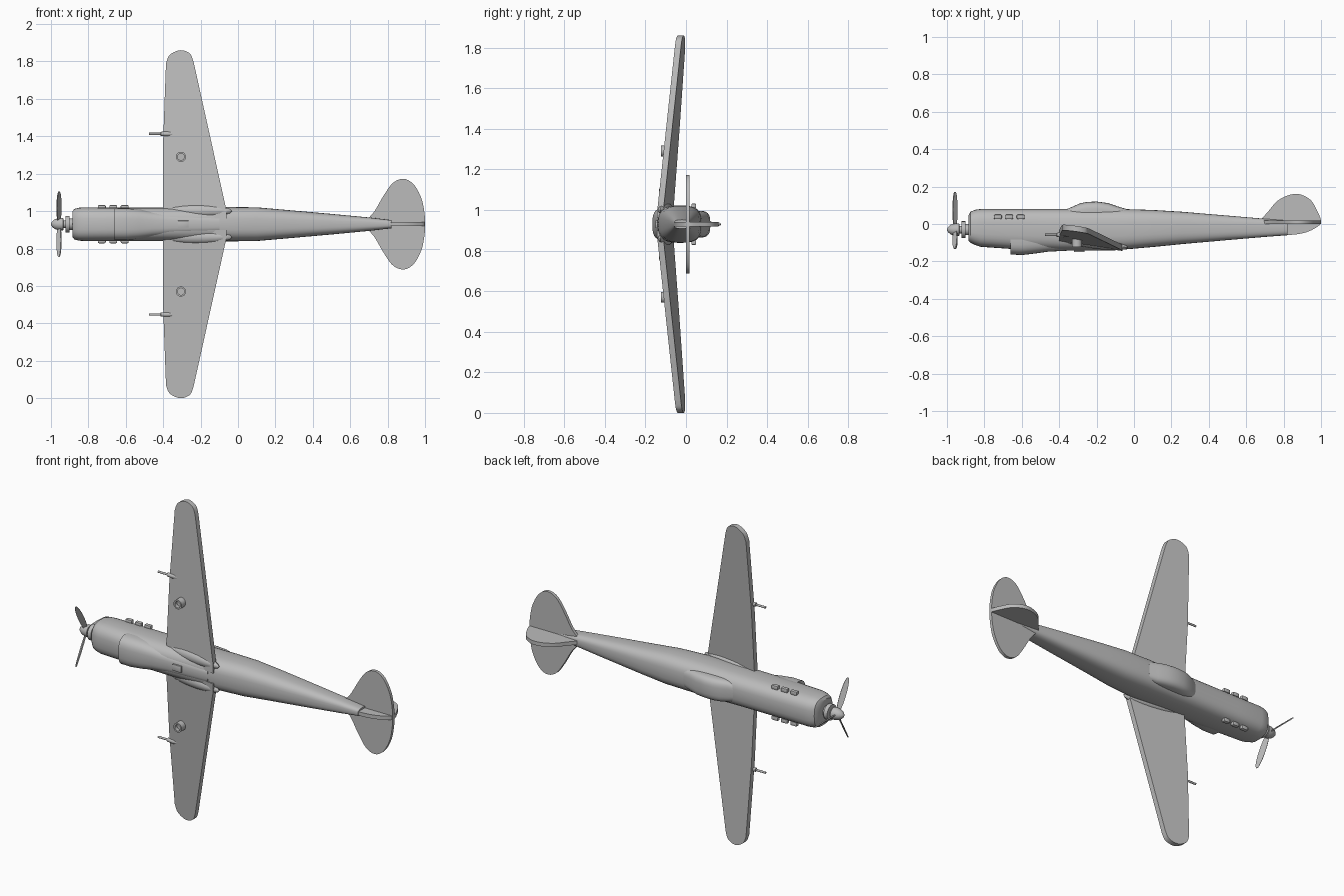
import bpy, bmesh, math
from mathutils import Vector, Matrix

cube = bpy.data.objects.get("Cube")
if cube:
    bpy.data.objects.remove(cube, do_unlink=True)

MID = 0.93      # height of the fuselage axis
HUB_Y = -0.03   # propeller axis

grey = bpy.data.materials.new("plain grey")
grey.use_nodes = True
grey.diffuse_color = (0.5, 0.5, 0.5, 1)
grey.node_tree.nodes["Principled BSDF"].inputs["Base Color"].default_value = (0.5, 0.5, 0.5, 1)


def finish(name, bm, angle=35):
    bmesh.ops.recalc_face_normals(bm, faces=bm.faces)
    mesh = bpy.data.meshes.new(name)
    bm.to_mesh(mesh)
    bm.free()
    mesh.materials.append(grey)
    obj = bpy.data.objects.new(name, mesh)
    bpy.context.collection.objects.link(obj)
    bpy.ops.object.select_all(action='DESELECT')
    obj.select_set(True)
    bpy.context.view_layer.objects.active = obj
    bpy.ops.object.shade_smooth_by_angle(angle=math.radians(angle))
    return obj


def curve_through(pts, steps=5):
    """Catmull-Rom curve through the points, ends kept."""
    p = [Vector(q) for q in pts]
    p = [p[0]] + p + [p[-1]]
    out = []
    for a, b, c, d in zip(p, p[1:], p[2:], p[3:]):
        for i in range(steps):
            t = i / steps
            out.append(0.5 * (2 * b + (c - a) * t + (2 * a - 5 * b + 4 * c - d) * t * t
                              + (3 * b - a - 3 * c + d) * t ** 3))
    return out + [p[-1]]


def bridge(bm, rings):
    for a, b in zip(rings, rings[1:]):
        for i in range(len(a)):
            j = (i + 1) % len(a)
            bm.faces.new((a[i], a[j], b[j], b[i]))
    bm.faces.new(rings[0])
    bm.faces.new(rings[-1])


def loft(name, stations, power=2.6, sides=32):
    """Rounded sections along x; station = x, top y, bottom y, half width."""
    bm = bmesh.new()
    rings = []
    for x, top, bottom, half in stations:
        ring = []
        for i in range(sides):
            a = 2 * math.pi * i / sides
            c, s = math.cos(a), math.sin(a)
            u = math.copysign(abs(c) ** (2 / power), c)
            v = math.copysign(abs(s) ** (2 / power), s)
            ring.append(bm.verts.new((x, (top + bottom) / 2 + v * (top - bottom) / 2, MID + u * half)))
        rings.append(ring)
    bridge(bm, rings)
    return finish(name, bm)


def slab(name, outline, place, thickness):
    """Flat outline placed in space by a function and thickened."""
    bm = bmesh.new()
    rings = [[bm.verts.new(Vector(place(*p)) + Vector(thickness) * k) for p in outline] for k in (0, 1)]
    bridge(bm, rings)
    return finish(name, bm)


def turned(name, profile, origin, axis, sides=20):
    """Round part: profile of (distance along axis, radius)."""
    bm = bmesh.new()
    rot = Vector((0, 0, 1)).rotation_difference(Vector(axis)).to_matrix()
    rings = []
    for d, r in profile:
        rings.append([bm.verts.new(Vector(origin) + rot @ Vector(
            (r * math.cos(2 * math.pi * i / sides), r * math.sin(2 * math.pi * i / sides), d)))
            for i in range(sides)])
    bridge(bm, rings)
    return finish(name, bm)


def box(name, centre, size, bevel=0.0):
    bm = bmesh.new()
    bmesh.ops.create_cube(bm, size=1, matrix=Matrix.Translation(centre) @ Matrix.Diagonal((*size, 1)))
    if bevel:
        bmesh.ops.bevel(bm, geom=bm.edges[:], offset=bevel, segments=2, affect='EDGES', profile=0.5)
    return finish(name, bm)


# Fuselage, scoop and canopy
loft("fuselage", [(-0.885, 0.045, -0.09, 0.068), (-0.875, 0.065, -0.1, 0.082), (-0.85, 0.076, -0.112, 0.088),
                  (-0.82, 0.08, -0.122, 0.09), (-0.66, 0.08, -0.133, 0.09), (-0.4, 0.08, -0.14, 0.09),
                  (-0.06, 0.08, -0.137, 0.092), (0.1, 0.075, -0.123, 0.09), (0.25, 0.066, -0.108, 0.077),
                  (0.5, 0.045, -0.086, 0.055), (0.7, 0.028, -0.069, 0.036), (0.82, 0.02, -0.06, 0.022)], 2.9)
loft("chin_scoop", [(-0.66, 0, -0.163, 0.085), (-0.6, 0, -0.166, 0.085), (-0.53, 0, -0.158, 0.08),
                    (-0.46, 0, -0.148, 0.07), (-0.36, 0, -0.143, 0.06), (-0.1, -0.02, -0.141, 0.05)], 3)
loft("canopy", [(-0.37, 0.075, 0, 0.05), (-0.33, 0.092, 0, 0.06), (-0.29, 0.11, 0, 0.065), (-0.25, 0.118, 0, 0.066),
                (-0.2, 0.12, 0, 0.066), (-0.14, 0.112, 0, 0.065), (-0.09, 0.095, 0, 0.062),
                (-0.04, 0.08, 0, 0.055)], 3.2)
box("belly_hatch", (-0.293, -0.144, MID), (0.058, 0.012, 0.038), 0.003)


# Wings with dihedral and incidence
def wing_bottom(x, h):
    return -0.09 - 0.147 * (x + 0.4) + 0.075 * (h - 0.09)


tip = curve_through([(-0.385, 0.86), (-0.365, 0.905), (-0.31, 0.93), (-0.258, 0.913), (-0.238, 0.87)])
wing_outline = [(-0.4, 0.03), (-0.4, 0.45)] + [tuple(p) for p in tip] + [(-0.062, 0.075), (-0.062, 0.03)]
for side, label in ((1, "upper"), (-1, "lower")):
    slab(label + "_wing", wing_outline,
         lambda x, h: (x, wing_bottom(x, h), MID + side * h), (0, 0.03, 0))
    # Wing gun and round underwing mount
    turned(label + "_wing_gun", [(0, 0.006), (0.06, 0.006), (0.062, 0.011), (0.1, 0.013), (0.175, 0.006)],
           (-0.475, -0.058, MID + side * 0.483), (1, 0, 0), 12)
    turned(label + "_wing_mount", [(0.06, 0.027), (0, 0.027), (0, 0.018), (0.02, 0.018)],
           (-0.305, -0.123, MID + side * 0.36), (0, 1, 0))
    # Root fairing
    bm = bmesh.new()
    bmesh.ops.create_uvsphere(bm, u_segments=20, v_segments=10, radius=1,
                              matrix=Matrix.Translation((-0.22, -0.1, MID + side * 0.07))
                              @ Matrix.Rotation(-0.14, 4, 'Z') @ Matrix.Diagonal((0.19, 0.03, 0.035, 1)))
    finish(label + "_root_fairing", bm)
    # Exhaust stubs
    for i in range(3):
        box(label + "_exhaust_%d" % (i + 1), (-0.728 + 0.061 * i, 0.038, MID + side * 0.09),
            (0.042, 0.024, 0.024), 0.006)

# Tailplane and fin
half = [tuple(p) for p in curve_through([(0.69, 0.025), (0.73, 0.07), (0.78, 0.155), (0.83, 0.222), (0.888, 0.242),
                                         (0.94, 0.212), (0.98, 0.14), (0.997, 0.06), (1.0, 0)])]
slab("tailplane", half + [(x, -h) for x, h in reversed(half[:-1])],
     lambda x, h: (x, 0, MID + h), (0, 0.018, 0))
fin = curve_through([(0.68, 0.025), (0.72, 0.07), (0.765, 0.122), (0.82, 0.152), (0.88, 0.16), (0.94, 0.132),
                     (0.975, 0.08), (1.0, 0.01), (0.96, -0.027), (0.9, -0.05), (0.82, -0.06)])
slab("fin", [tuple(p) for p in fin], lambda x, y: (x, y, MID - 0.011), (0, 0, 0.022))

# Spinner, shaft and three blades
turned("spinner", [(0, 0.004), (0.006, 0.014), (0.02, 0.026), (0.045, 0.034), (0.065, 0.034), (0.068, 0.02)],
       (-1, HUB_Y, MID), (1, 0, 0))
turned("propeller_shaft", [(0, 0.02), (0.012, 0.02), (0.012, 0.045), (0.035, 0.045), (0.035, 0.03), (0.07, 0.03)],
       (-0.935, HUB_Y, MID), (1, 0, 0))
blade = curve_through([(0.01, -0.008), (0.06, -0.015), (0.13, -0.016), (0.185, -0.01), (0.202, 0),
                       (0.185, 0.01), (0.13, 0.016), (0.06, 0.015), (0.01, 0.008)], 3)
for k in range(3):
    turn = Matrix.Rotation(k * 2 * math.pi / 3, 3, 'X') @ Matrix.Rotation(math.radians(45), 3, 'Y')
    slab("blade_%d" % (k + 1), [tuple(p) for p in blade],
         lambda r, w: Vector((-0.957, HUB_Y, MID)) + turn @ Vector((w, r, -0.003)),
         turn @ Vector((0, 0, 0.006)))
